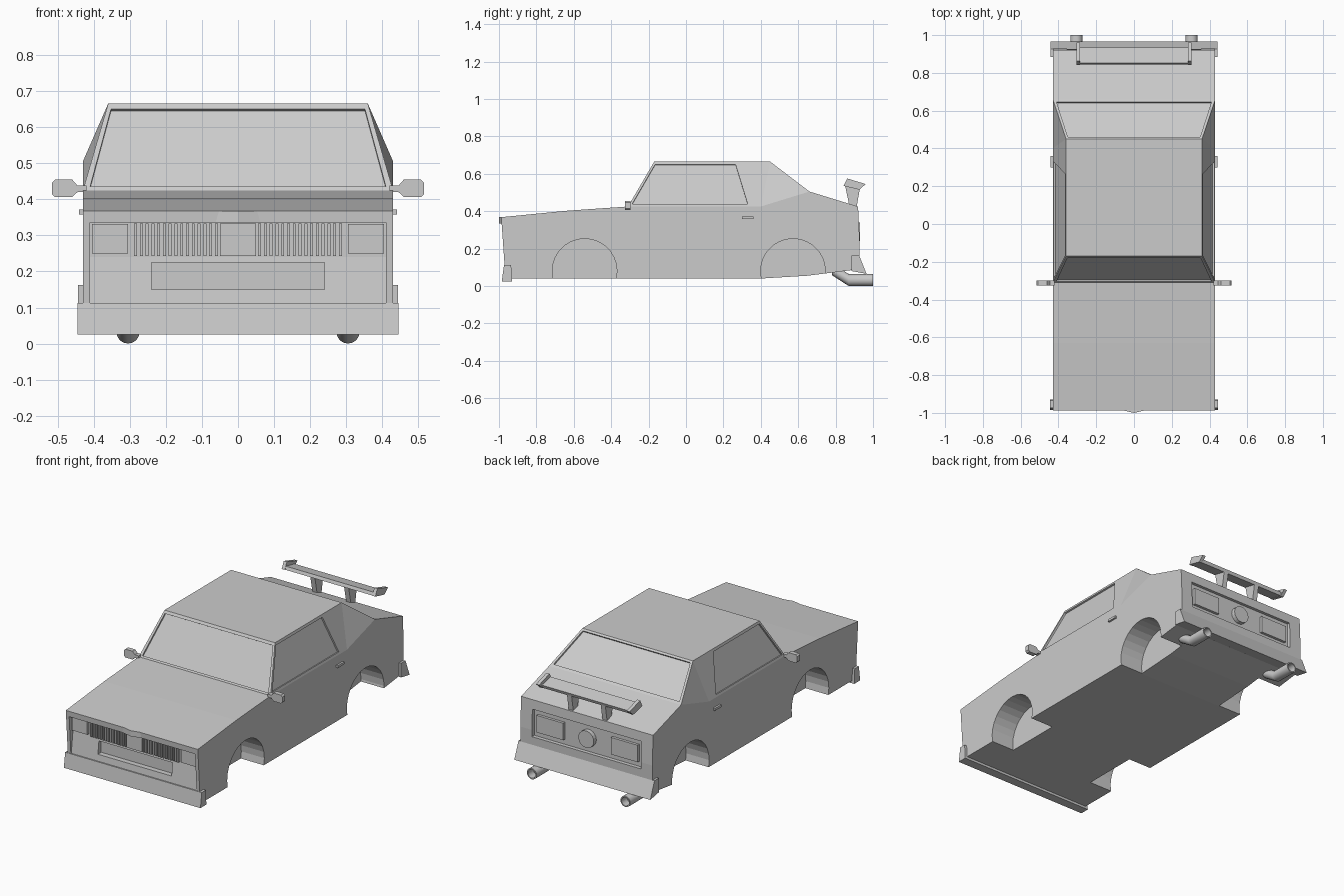
import bpy, bmesh, math
from mathutils import Vector

cube = bpy.data.objects.get("Cube")
if cube:
    bpy.data.objects.remove(cube, do_unlink=True)

grey = bpy.data.materials.new("plain grey")
grey.use_nodes = True
grey.diffuse_color = (0.6, 0.6, 0.6, 1)
grey.node_tree.nodes["Principled BSDF"].inputs["Base Color"].default_value = (0.6, 0.6, 0.6, 1)


def finish(name, bm):
    bmesh.ops.recalc_face_normals(bm, faces=bm.faces[:])
    mesh = bpy.data.meshes.new(name)
    bm.to_mesh(mesh)
    bm.free()
    mesh.materials.append(grey)
    obj = bpy.data.objects.new(name, mesh)
    bpy.context.collection.objects.link(obj)
    return obj


def prism(name, points, move):
    """Polygon of 3D points swept along a vector."""
    bm = bmesh.new()
    face = bm.faces.new([bm.verts.new(p) for p in points])
    swept = bmesh.ops.extrude_face_region(bm, geom=[face], use_keep_orig=True)
    verts = [g for g in swept["geom"] if isinstance(g, bmesh.types.BMVert)]
    bmesh.ops.translate(bm, verts=verts, vec=move)
    return finish(name, bm)


def across(name, profile, x0, x1):
    """Side profile (y, z) swept from x0 to x1."""
    return prism(name, [(x0, y, z) for y, z in profile], (x1 - x0, 0, 0))


def box(name, x0, x1, y0, y1, z0, z1):
    return across(name, [(y0, z0), (y1, z0), (y1, z1), (y0, z1)], x0, x1)


def disc(name, y, z, radius, x0, x1, count):
    ring = [(y + radius * math.cos(2 * math.pi * i / count),
             z + radius * math.sin(2 * math.pi * i / count)) for i in range(count)]
    return across(name, ring, x0, x1)


def window_cutter(name, points):
    """Shallow cutter sunk into a sloped cabin panel."""
    pts = [Vector(p) for p in points]
    n = (pts[1] - pts[0]).cross(pts[2] - pts[0]).normalized()
    if n.dot(pts[0] + pts[2] - Vector((0, 0.2, 0.8))) < 0:
        n = -n
    return prism(name, [p + n * 0.01 for p in pts], n * -0.02)


# Body shell: lower profile with the cabin raised on its belt line
HALF, ROOF = 0.43, 0.36
lower = [(-0.31, 0.425), (0.40, 0.425), (0.66, 0.505), (0.92, 0.425),
         (0.928, 0.25), (0.925, 0.09), (0.65, 0.055), (0.40, 0.04),
         (-0.965, 0.04), (-0.988, 0.368), (-0.63, 0.403)]
roof = [(-0.17, 0.665), (0.45, 0.665)]
bm = bmesh.new()
rows = []
for s in (-1, 1):
    low = [bm.verts.new((s * HALF, y, z)) for y, z in lower]
    top = [bm.verts.new((s * ROOF, y, z)) for y, z in roof]
    bm.faces.new(low)
    bm.faces.new([low[0], low[1], top[1], top[0]])
    bm.faces.new([low[1], low[2], top[1]])
    rows.append((low, top))
(la, ta), (lb, tb) = rows
for i in range(2, len(lower)):
    j = (i + 1) % len(lower)
    bm.faces.new([la[i], la[j], lb[j], lb[i]])
for a, b, c, d in ((la[0], ta[0], tb[0], lb[0]), (ta[0], ta[1], tb[1], tb[0]),
                   (ta[1], la[2], lb[2], tb[1])):
    bm.faces.new([a, b, c, d])
body = finish("body", bm)

# Cutters: wheel arches, windows, front and rear recesses
cutters = []
for s in (-1, 1):
    for y in (-0.542, 0.572):
        cutters.append(disc("arch_cutter", y, 0.08, 0.173, s * 0.28, s * 0.5, 28))
    side = [(-0.288, 0.438), (0.33, 0.438), (0.265, 0.65), (-0.165, 0.65)]
    slope = (HALF - ROOF) / 0.24
    cutters.append(window_cutter("side_window_cutter", [
        (s * (HALF - slope * (z - 0.425)), y, z) for y, z in side]))


def screen(name, base, top, w0, w1):
    (y0, z0), (y1, z1) = base, top
    cutters.append(window_cutter(name, [(-w0, y0, z0), (w0, y0, z0), (w1, y1, z1), (-w1, y1, z1)]))


screen("windscreen_cutter", (-0.3042, 0.435), (-0.1788, 0.65), 0.41, 0.352)
screen("rear_screen_cutter", (0.6469, 0.515), (0.4605, 0.657), 0.41, 0.35)
cutters.append(across("front_cutter", [(-1.05, 0.335), (-0.95, 0.335), (-0.95, 0.24),
                                       (-0.966, 0.11), (-1.05, 0.11)], -0.41, 0.41))
cutters.append(box("intake_cutter", -0.24, 0.24, -1.05, -0.93, 0.15, 0.225))
cutters.append(box("rear_cutter", -0.355, 0.355, 0.905, 1.0, 0.21, 0.37))
bpy.context.view_layer.objects.active = body
for cutter in cutters:
    cutter.hide_render = True
    mod = body.modifiers.new("cut", "BOOLEAN")
    mod.operation, mod.solver, mod.object = "DIFFERENCE", "EXACT", cutter
    bpy.ops.object.modifier_apply(modifier=mod.name)
for cutter in cutters:
    bpy.data.objects.remove(cutter, do_unlink=True)

# Pointed nose at the bonnet edge
prism("nose", [(-0.07, -0.984, 0.335), (0, -1, 0.335), (0.07, -0.984, 0.335)], (0, 0, 0.033))

# Bumpers
across("front_bumper", [(-0.973, 0.112), (-0.935, 0.112), (-0.93, 0.025), (-0.985, 0.025)],
       -0.445, 0.445)
across("rear_bumper", [(0.885, 0.163), (0.926, 0.163), (0.965, 0.065), (0.885, 0.08)],
       -0.443, 0.443)

# Grille and centre block
box("grille_centre", -0.05, 0.05, -0.966, -0.945, 0.243, 0.333)
for s in (-1, 1):
    for i in range(15):
        x = s * (0.06 + i * 0.016)
        box("grille_slat", x - 0.004, x + 0.004, -0.966, -0.945, 0.243, 0.333)

    # Lamps
    box("headlight", s * 0.305, s * 0.405, -0.968, -0.945, 0.25, 0.331)
    box("tail_light", s * 0.155, s * 0.33, 0.9, 0.921, 0.24, 0.34)

    # Door handles and wing mirrors
    box("door_handle", s * 0.425, s * 0.441, 0.30, 0.36, 0.358, 0.372)
    shape = [(0.42, 0.42), (0.445, 0.42), (0.46, 0.406), (0.507, 0.406), (0.516, 0.415),
             (0.516, 0.446), (0.507, 0.455), (0.46, 0.455), (0.445, 0.438), (0.42, 0.438)]
    prism("wing_mirror", [(s * x, -0.325, z) for x, z in shape], (0, 0.027, 0))

    # Spoiler supports and raised ends
    across("spoiler_support", [(0.85, 0.54), (0.93, 0.525), (0.912, 0.42), (0.873, 0.43)],
           s * 0.095, s * 0.125)
    across("spoiler_end", [(0.842, 0.535), (0.862, 0.575), (0.96, 0.545), (0.928, 0.515)],
           s * 0.285, s * 0.305)

    # Bent exhaust pipe with a hollow tip
    bm = bmesh.new()
    rings = []
    for y, z, r in ((0.78, 0.09, 0.032), (0.87, 0.032, 0.032), (1, 0.032, 0.032),
                    (1, 0.032, 0.025), (0.95, 0.032, 0.025)):
        rings.append([bm.verts.new((s * 0.305 + r * math.cos(k * math.pi / 8), y,
                                    z + r * math.sin(k * math.pi / 8))) for k in range(16)])
    for a, b in zip(rings, rings[1:]):
        for k in range(16):
            m = (k + 1) % 16
            bm.faces.new([a[k], a[m], b[m], b[k]])
    bm.faces.new(rings[0])
    bm.faces.new(rings[-1])
    pipe = finish("exhaust", bm)
    bpy.ops.object.select_all(action="DESELECT")
    pipe.select_set(True)
    bpy.context.view_layer.objects.active = pipe
    bpy.ops.object.shade_smooth_by_angle(angle=math.radians(30))

# Spoiler blade
across("spoiler_blade", [(0.845, 0.535), (0.852, 0.553), (0.935, 0.535), (0.928, 0.517)],
       -0.29, 0.29)

# Round filler cap between the tail lights
prism("filler_cap", [(0.05 * math.cos(k * math.pi / 10), 0.9, 0.29 + 0.05 * math.sin(k * math.pi / 10))
                     for k in range(20)], (0, 0.03, 0))
